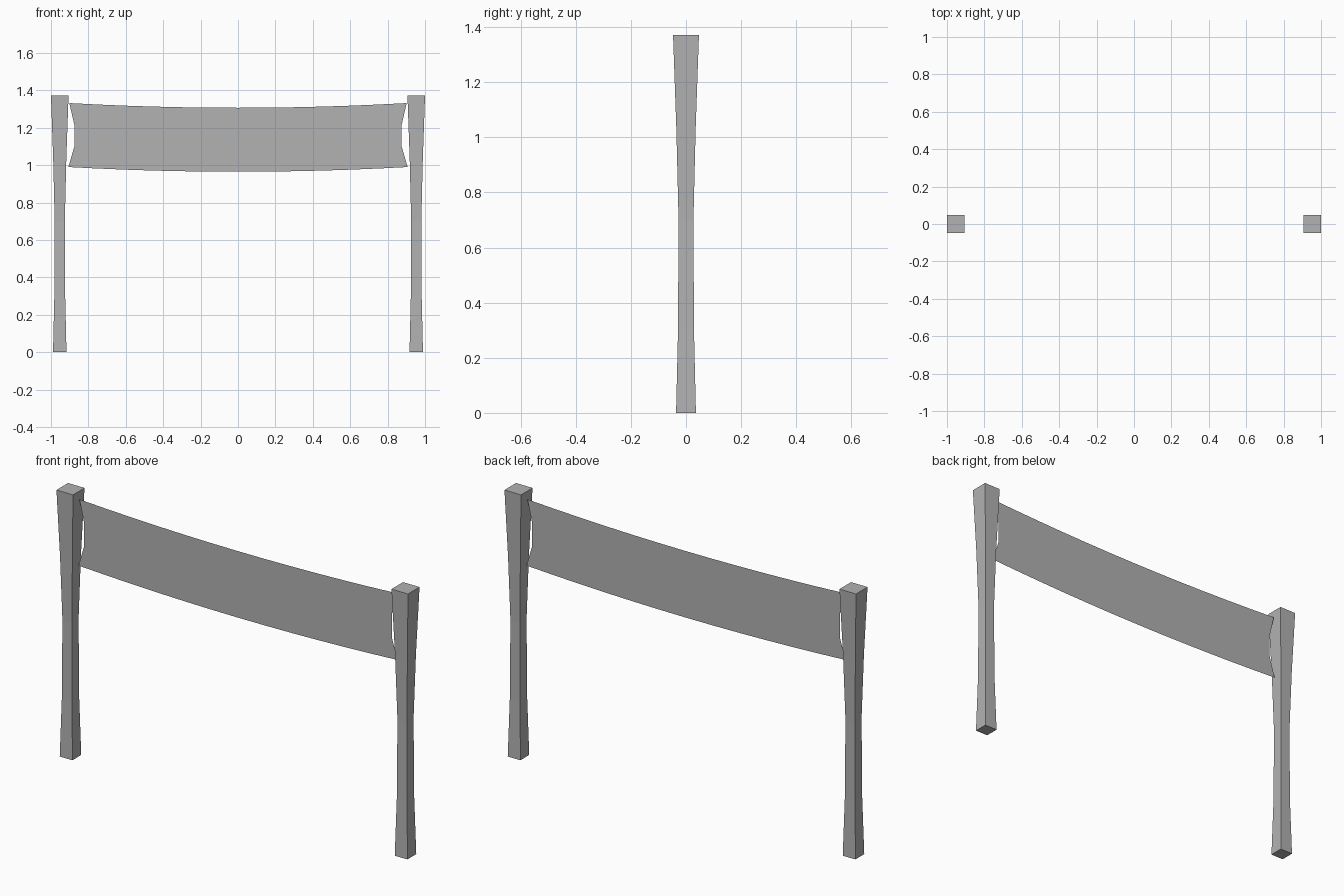
import bpy
import bmesh

cube = bpy.data.objects.get("Cube")
if cube:
    bpy.data.objects.remove(cube, do_unlink=True)

# One plain grey for everything
GREY = (0.445, 0.445, 0.445, 1)
grey = bpy.data.materials.new("plain grey")
grey.use_nodes = True
grey.diffuse_color = GREY
grey.node_tree.nodes["Principled BSDF"].inputs["Base Color"].default_value = GREY


def finish(name, bm):
    mesh = bpy.data.meshes.new(name)
    bm.to_mesh(mesh)
    bm.free()
    mesh.materials.append(grey)
    obj = bpy.data.objects.new(name, mesh)
    bpy.context.collection.objects.link(obj)
    return obj


# Square post, waisted in the middle and flared at the head: (height, half width)
POST = [(0, 0.036), (0.3, 0.029), (0.7, 0.027), (1.03, 0.035), (1.372, 0.047)]


def post(name, x):
    bm = bmesh.new()
    corners = [(-1, -1), (1, -1), (1, 1), (-1, 1)]
    rings = [[bm.verts.new((x + sx * r, sy * r, z)) for sx, sy in corners]
             for z, r in POST]
    for low, high in zip(rings, rings[1:]):
        for i in range(4):
            j = (i + 1) % 4
            bm.faces.new((low[i], low[j], high[j], high[i]))
    bm.faces.new(rings[0][::-1])
    bm.faces.new(rings[-1])
    return finish(name, bm)


post("left_post", 0.953)
post("right_post", -0.953)

# Thin cloth sagging between the posts: (half length, end height) per row
ROWS = [(0.907, 0.99), (0.875, 1.1), (0.875, 1.215), (0.902, 1.332)]
COLUMNS = 12
SAG = 0.025

bm = bmesh.new()
grid = []
for half, end_z in ROWS:
    row = []
    for i in range(COLUMNS + 1):
        t = 2 * i / COLUMNS - 1
        row.append(bm.verts.new((t * half, 0, end_z - SAG * (1 - t * t))))
    grid.append(row)
for low, high in zip(grid, grid[1:]):
    for i in range(COLUMNS):
        bm.faces.new((low[i], low[i + 1], high[i + 1], high[i]))
finish("hanging_banner", bm)
